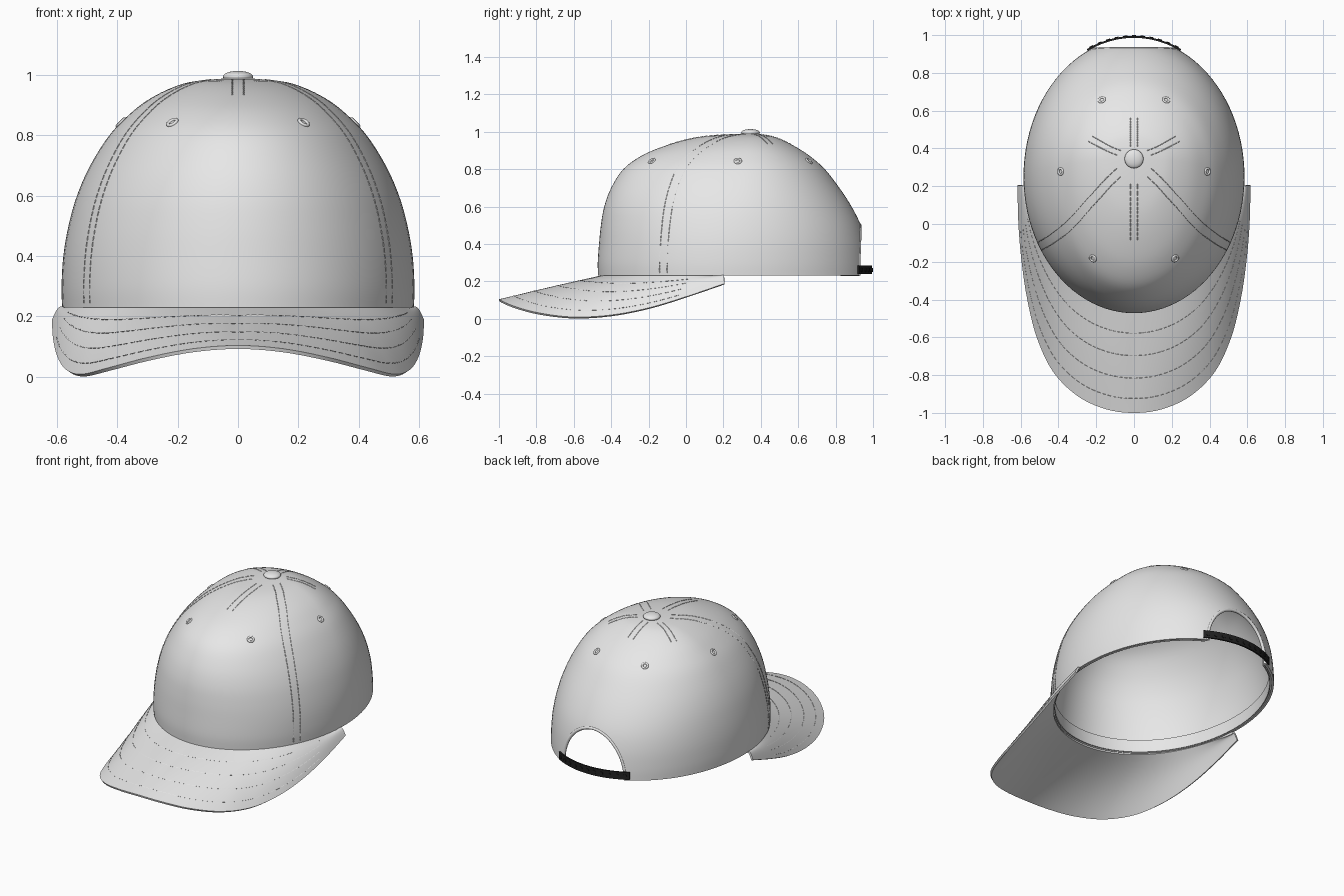
import bpy, bmesh, math
from mathutils import Vector

cube = bpy.data.objects.get("Cube")
if cube:
    bpy.data.objects.remove(cube, do_unlink=True)


def material(name, rgb):
    m = bpy.data.materials.new(name)
    m.use_nodes = True
    m.diffuse_color = (*rgb, 1)
    m.node_tree.nodes["Principled BSDF"].inputs["Base Color"].default_value = (*rgb, 1)
    return m


FABRIC = material("light grey fabric", (0.8, 0.8, 0.8))
BLACK = material("black plastic", (0.015, 0.015, 0.015))

# Crown levels: height, half width, front y, back y (last row continues past the apex)
LEVELS = [(.23, .583, -.47, .985), (.30, .585, -.472, .98), (.40, .579, -.465, .965),
          (.50, .562, -.455, .935), (.60, .534, -.437, .885), (.70, .49, -.40, .82),
          (.80, .427, -.335, .742), (.87, .36, -.24, .662), (.92, .295, -.125, .585),
          (.96, .215, .01, .505), (.98, .14, .14, .44), (.99, 0, .34, .34),
          (.98, -.14, .44, .14)]
APEX = len(LEVELS) - 2
# Outer brim edge from the side end to the front centre
EDGE = [(.617, .205, .188), (.612, 0, .118), (.595, -.2, .058), (.565, -.4, .02),
        (.515, -.6, .009), (.43, -.78, .03), (.3, -.91, .064), (.15, -.98, .093),
        (0, -1, .104), (-.15, -.98, .093)]


def spline(rows, s):
    """Smooth interpolation through rows at the fractional index s."""
    i = min(int(s), len(rows) - 2)
    t = s - i
    p = [rows[max(0, min(len(rows) - 1, i + k))] for k in (-1, 0, 1, 2)]
    return [b + .5 * t * (c - a + t * (2 * a - 5 * b + 4 * c - d + t * (3 * (b - c) + d - a)))
            for a, b, c, d in zip(*p)]


def crown(a, s, grow=1.0):
    z, w, front, back = spline(LEVELS, s)
    mid = .25 + .09 * ((z - .23) / .76) ** 2
    if s >= APEX:
        w, mid, front, back = 0, .34, .34, .34
    reach = back - mid if math.sin(a) > 0 else mid - front
    return Vector((w * grow * math.cos(a), mid + reach * grow * math.sin(a), z))


def brim(u, v):
    """u runs from -1 to 1 across the brim, v from crown to edge."""
    h = 1 - abs(u)
    inner = crown(math.radians(-4 - 86 * h), 0, .985)
    outer = Vector(spline(EDGE, h * (len(EDGE) - 2)))
    p = inner.lerp(outer, v)
    p.z += .02 * math.sin(math.pi * v) * abs(u) ** .5 * (1 - h * .3)
    if u < 0:
        p.x = -p.x
    return p


def finish(ob, mat, angle=35):
    ob.data.materials.clear()
    ob.data.materials.append(mat)
    bpy.ops.object.select_all(action="DESELECT")
    ob.select_set(True)
    bpy.context.view_layer.objects.active = ob
    for m in list(ob.modifiers):
        bpy.ops.object.modifier_apply(modifier=m.name)
    bpy.ops.object.shade_smooth_by_angle(angle=math.radians(angle))
    return ob


def sheet(name, fn, nu, nv, thickness, mat, offset=-1, cutter=None):
    """Grid surface fn(u, v) over the unit square, thickened."""
    bm = bmesh.new()
    g = [[bm.verts.new(fn(i / nu, j / nv)) for i in range(nu + 1)] for j in range(nv + 1)]
    for j in range(nv):
        for i in range(nu):
            bm.faces.new((g[j][i], g[j][i + 1], g[j + 1][i + 1], g[j + 1][i]))
    bmesh.ops.remove_doubles(bm, verts=bm.verts, dist=1e-5)
    me = bpy.data.meshes.new(name)
    bm.to_mesh(me)
    bm.free()
    ob = bpy.data.objects.new(name, me)
    bpy.context.collection.objects.link(ob)
    mod = ob.modifiers.new("thickness", "SOLIDIFY")
    mod.thickness, mod.offset = thickness, offset
    if cutter:
        mod = ob.modifiers.new("opening", "BOOLEAN")
        mod.operation, mod.object = "DIFFERENCE", cutter
    return finish(ob, mat)


def tubes(name, lines, radius, mat, sides=0):
    """One mesh made of a round tube along every line."""
    cu = bpy.data.curves.new(name, "CURVE")
    cu.dimensions = "3D"
    cu.bevel_depth, cu.bevel_resolution = radius, sides
    for pts in lines:
        sp = cu.splines.new("POLY")
        sp.points.add(len(pts) - 1)
        for q, p in zip(sp.points, pts):
            q.co = (*p, 1)
    ob = bpy.data.objects.new(name, cu)
    bpy.context.collection.objects.link(ob)
    bpy.ops.object.select_all(action="DESELECT")
    ob.select_set(True)
    bpy.context.view_layer.objects.active = ob
    bpy.ops.object.convert(target="MESH")
    return finish(bpy.context.object, mat, 60)


def dashes(fn, n):
    return [[fn((i + k) / n) for k in (0, .35, .7)] for i in range(n)]


def normal(a, s):
    along = crown(a + .01, s) - crown(a - .01, s)
    return along.cross(crown(a, s + .05) - crown(a, s - .05)).normalized()


# Crown shell with the arched opening at the back
HOLE_W, HOLE_H, RIM = .22, .27, .23
bpy.ops.mesh.primitive_cylinder_add(vertices=96, radius=1, depth=.6, location=(0, 1, RIM),
                                    rotation=(math.pi / 2, 0, 0))
cutter = bpy.context.object
cutter.name = "opening_cutter"
cutter.scale = (HOLE_W, HOLE_H, 1)
cutter.hide_render = True
bpy.context.view_layer.update()
sheet("crown", lambda u, v: crown(u * math.tau, v * APEX), 96, 44, .014, FABRIC, cutter=cutter)
bpy.data.objects.remove(cutter, do_unlink=True)


# Binding round the opening
def back_point(x, z):
    lo, hi = 0, APEX
    for _ in range(30):
        s = (lo + hi) / 2
        lo, hi = (s, hi) if spline(LEVELS, s)[0] < z else (lo, s)
    return crown(math.acos(x / spline(LEVELS, lo)[1]), lo, .99)


arch = [math.pi * k / 40 for k in range(41)]
tubes("opening_binding", [[back_point(HOLE_W * math.cos(t), RIM + HOLE_H * math.sin(t))
                           for t in arch]], .01, FABRIC, 2)

# Sweatband inside the rim, open at the back
sheet("sweatband", lambda u, v: crown(math.radians(113 + 314 * u), .02 + 1.1 * v, .97),
      80, 4, .006, FABRIC)

# Brim
sheet("brim", lambda u, v: brim(2 * u - 1, 1 - v), 80, 12, .012, FABRIC)
rows = []
for v in (.22, .44, .66, .86):
    rows += dashes(lambda t: brim(1.7 * t - .85, v), 70)
tubes("brim_stitching", rows, .002, FABRIC)

# Paired stitching beside each panel seam
rows = []
for deg, low in ((-31, .3), (-149, .3), (-90, 8.3), (32, 8.3), (148, 8.3), (90, 8.3)):
    for side in (-1, 1):
        def seam(t):
            s = low + (10.4 - low) * t
            return crown(math.radians(deg) + side * .019 / spline(LEVELS, s)[1], s)
        rows += dashes(seam, 50 if low < 1 else 12)
tubes("seam_stitching", rows, .002, FABRIC)

# Eyelets, one on each panel
for n, deg in enumerate((-56, -3, 64, 116, 183, 236)):
    a, s = math.radians(deg), 6.57
    bpy.ops.mesh.primitive_torus_add(major_radius=.016, minor_radius=.006, major_segments=24,
                                     minor_segments=10, location=crown(a, s))
    ob = bpy.context.object
    ob.name = f"eyelet_{n + 1}"
    ob.rotation_euler = normal(a, s).to_track_quat("Z", "Y").to_euler()
    finish(ob, FABRIC, 60)

# Top button
bpy.ops.mesh.primitive_uv_sphere_add(segments=32, ring_count=16, location=(0, .345, .995))
button = bpy.context.object
button.name = "top_button"
button.scale = (.05, .05, .019)
finish(button, FABRIC, 60)


# Adjustable strap with snap pegs
def strap(u, v):
    p = crown(math.radians(65 + 50 * u), 0, 1.014)
    p.z = .238 + .047 * v
    return p


sheet("back_strap", strap, 32, 2, .01, BLACK)
for n in range(11):
    u = .05 + .09 * n
    out = (strap(u + .01, .5) - strap(u - .01, .5)).cross(Vector((0, 0, 1)))
    bpy.ops.mesh.primitive_cylinder_add(vertices=16, radius=.011, depth=.008,
                                        location=strap(u, .5))
    ob = bpy.context.object
    ob.name = f"strap_peg_{n + 1}"
    ob.rotation_euler = out.to_track_quat("Z", "Y").to_euler()
    finish(ob, BLACK)
